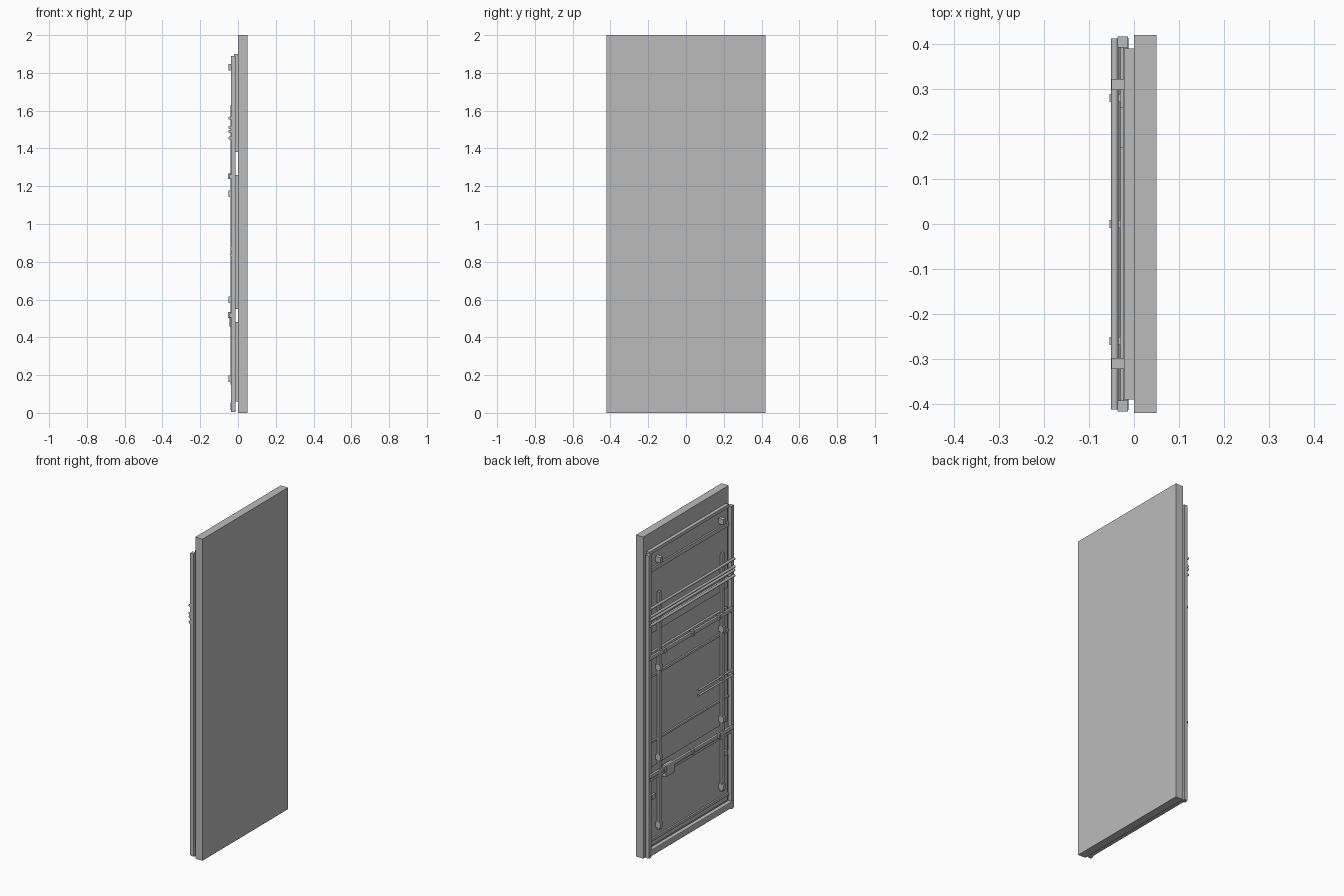
import bpy
from mathutils import Vector

cube = bpy.data.objects.get("Cube")
if cube:
    bpy.data.objects.remove(cube, do_unlink=True)

grey = bpy.data.materials.new("plain_grey")
grey.use_nodes = True
colour = (0.5, 0.5, 0.5, 1)
grey.diffuse_color = colour
grey.node_tree.nodes["Principled BSDF"].inputs["Base Color"].default_value = colour


def box(name, x, y, z, bevel=0):
    """Box spanning the three given (low, high) ranges."""
    bpy.ops.mesh.primitive_cube_add(size=1, location=[sum(r) / 2 for r in (x, y, z)])
    ob = bpy.context.object
    ob.name = name
    ob.scale = [r[1] - r[0] for r in (x, y, z)]
    bpy.ops.object.transform_apply(location=False, rotation=False, scale=True)
    ob.data.materials.append(grey)
    if bevel:
        mod = ob.modifiers.new("soft_edges", 'BEVEL')
        mod.width = bevel
        mod.segments = 2
    return ob


def block(name, x, y, z, width, height):
    """Box placed by its centre in y and z."""
    return box(name, x, (y - width / 2, y + width / 2), (z - height / 2, z + height / 2))


def tube(name, x, z, radius, y0, y1):
    """Round bar running along y."""
    axis = Vector((0, y1 - y0, 0))
    bpy.ops.mesh.primitive_cylinder_add(vertices=16, radius=radius, depth=axis.length,
                                        location=(x, (y0 + y1) / 2, z))
    ob = bpy.context.object
    ob.name = name
    ob.rotation_euler = axis.to_track_quat('Z', 'Y').to_euler()
    ob.data.materials.append(grey)
    bpy.ops.object.shade_smooth_by_angle()


# Large slab and the panels fixed behind it
box("slab", (0, 0.05), (-0.42, 0.42), (0, 2))
for name, low, high in (("lower_panel", 0.06, 0.48), ("middle_panel", 0.55, 1.26),
                        ("upper_panel", 1.38, 1.9)):
    box(name, (-0.014, 0), (-0.39, 0.39), (low, high))
box("top_rail", (-0.022, 0), (-0.39, 0.39), (1.88, 1.9))

# Horizontal battens across the panels
for z, height in ((1.78, 0.025), (1.44, 0.02), (1.12, 0.015), (0.71, 0.012), (0.1, 0.015)):
    block("batten", (-0.024, -0.01), 0, z, 0.78, height)

# Side frame, uprights and their brackets
for side in (-1, 1):
    y = side * 0.405
    block("side_stile", (-0.037, -0.013), y, 0.95, 0.024, 1.88)
    box("stile_foot", (-0.037, -0.012), (y - 0.01, y + 0.01), (0.005, 0.06), 0.003)
    block("upright", (-0.04, -0.026), side * 0.31, 0.89, 0.022, 1.48)
    for z in (1.83, 1.16, 0.6, 0.18):
        block("bracket", (-0.05, -0.014), side * 0.31, z, 0.024, 0.034)
    block("small_socket", (-0.028, -0.01), side * 0.355, 0.367, 0.035, 0.03)

# Bottom beam
box("bottom_beam", (-0.04, -0.012), (-0.41, 0.41), (0.015, 0.055), 0.004)

# Cross bars with clips
for z in (1.25, 0.515):
    box("cross_bar", (-0.046, -0.03), (-0.41, 0.41), (z - 0.012, z + 0.012), 0.004)
    for y in (0.28, 0, -0.26):
        block("clip", (-0.054, -0.03), y, z + 0.003, 0.018, 0.03)
box("lower_bar", (-0.038, -0.022), (-0.41, 0.41), (0.482, 0.497))

# Control box
block("control_box", (-0.045, -0.014), 0.215, 0.49, 0.09, 0.065)

# Pipes
for z in (1.56, 1.51, 1.49, 1.455):
    tube("long_pipe", -0.043, z, 0.008, -0.413, 0.413)
for z in (0.87, 0.837):
    tube("short_pipe", -0.036, z, 0.006, -0.41, -0.07)
